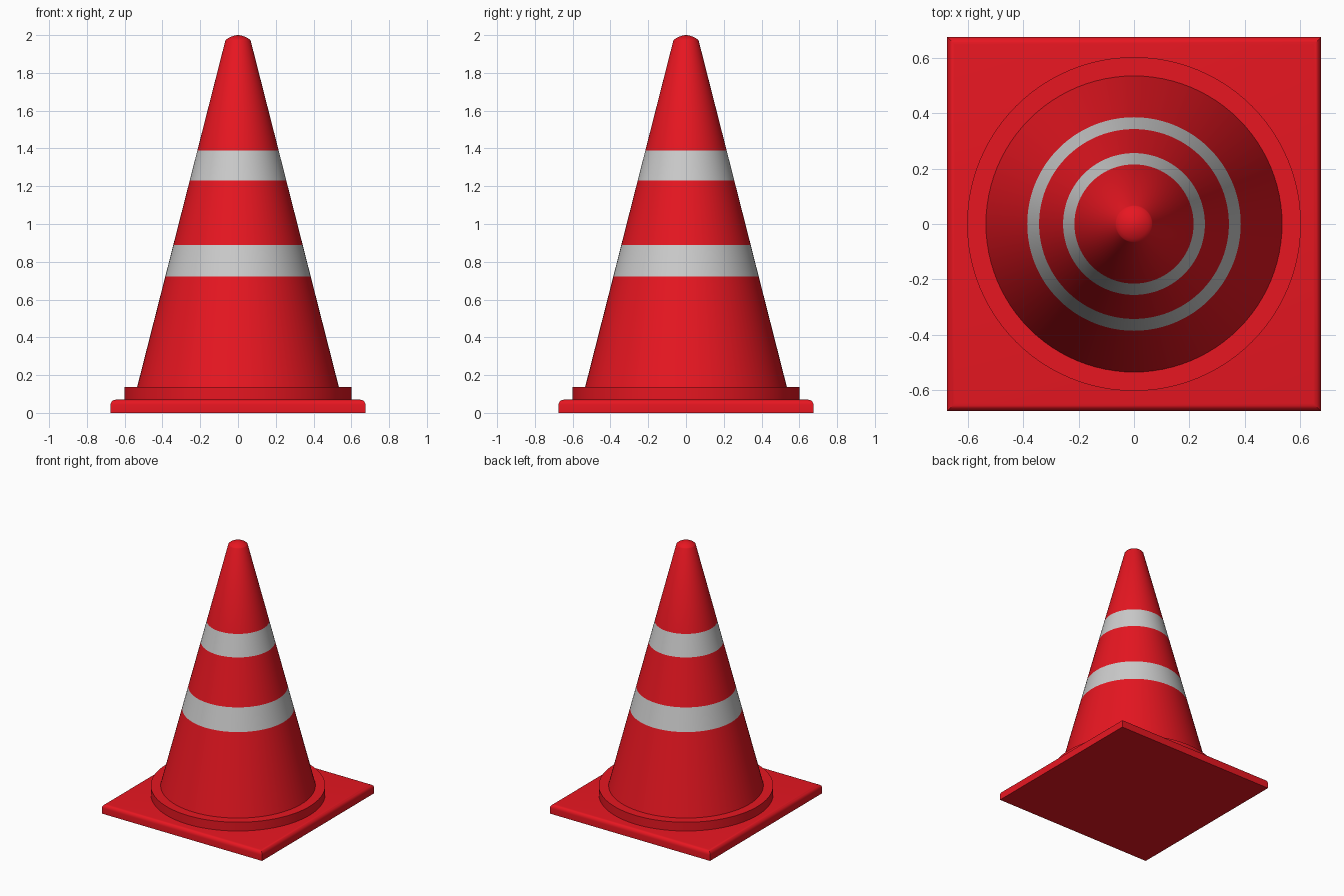
import bpy, bmesh, math

if "Cube" in bpy.data.objects:
    bpy.data.objects.remove(bpy.data.objects["Cube"])

SEGMENTS = 96

red = bpy.data.materials.new("red_plastic")
red.diffuse_color = (0.8, 0.008, 0.015, 1)
red.use_nodes = True
red.node_tree.nodes["Principled BSDF"].inputs["Base Color"].default_value = red.diffuse_color


def finish(name, bm, mat=None, angle=30):
    bmesh.ops.recalc_face_normals(bm, faces=bm.faces)
    mesh = bpy.data.meshes.new(name)
    bm.to_mesh(mesh)
    bm.free()
    obj = bpy.data.objects.new(name, mesh)
    bpy.context.collection.objects.link(obj)
    if mat:
        mesh.materials.append(mat)
    bpy.ops.object.select_all(action='DESELECT')
    obj.select_set(True)
    bpy.context.view_layer.objects.active = obj
    bpy.ops.object.shade_smooth_by_angle(angle=math.radians(angle))
    return obj


def lathe(name, profile, mat=None):
    """Spin an (r, z) profile around the z axis."""
    bm = bmesh.new()
    verts = [bm.verts.new((r, 0, z)) for r, z in profile]
    edges = [bm.edges.new(pair) for pair in zip(verts, verts[1:])]
    bmesh.ops.spin(bm, geom=verts + edges, cent=(0, 0, 0), axis=(0, 0, 1),
                   angle=math.tau, steps=SEGMENTS, use_merge=True)
    bmesh.ops.remove_doubles(bm, verts=bm.verts, dist=1e-5)
    # The recalculated direction is made outward for open sleeves too
    obj = finish(name, bm, mat)
    face = max(obj.data.polygons, key=lambda p: p.center.xy.length)
    if face.normal.xy.dot(face.center.xy) < 0:
        obj.data.flip_normals()
    return obj


# Square base plate, rounded along its top edges only
bm = bmesh.new()
bmesh.ops.create_cube(bm, size=1)
bmesh.ops.scale(bm, vec=(1.35, 1.35, 0.07), verts=bm.verts)
bmesh.ops.translate(bm, vec=(0, 0, 0.035), verts=bm.verts)
top_edges = [e for e in bm.edges if all(v.co.z > 0.06 for v in e.verts)]
bmesh.ops.bevel(bm, geom=top_edges, offset=0.028, offset_type='OFFSET',
                segments=5, profile=0.5, affect='EDGES')
finish("base_plate", bm, red)

# Round collar between the plate and the cone
lathe("base_collar", [(0.602, 0.06), (0.602, 0.137), (0.50, 0.137)], red)


# Cone wall, split into red sections and reflective bands
def radius(z):
    return 0.534 + (0.066 - 0.534) * (z - 0.137) / (1.975 - 0.137)


levels = [0.137, 0.722, 0.89, 1.23, 1.39]
names = ["cone_lower", "lower_band", "cone_middle", "upper_band"]
for i, name in enumerate(names):
    lathe(name, [(radius(z), z) for z in levels[i:i + 2]],
          None if i % 2 else red)

# Top section with its shallow domed tip
tip = [(0.064, 1.975), (0.052, 1.984), (0.036, 1.992), (0.018, 1.998), (0, 2.0)]
lathe("cone_top", [(radius(1.39), 1.39), (0.067, 1.971)] + tip, red)
